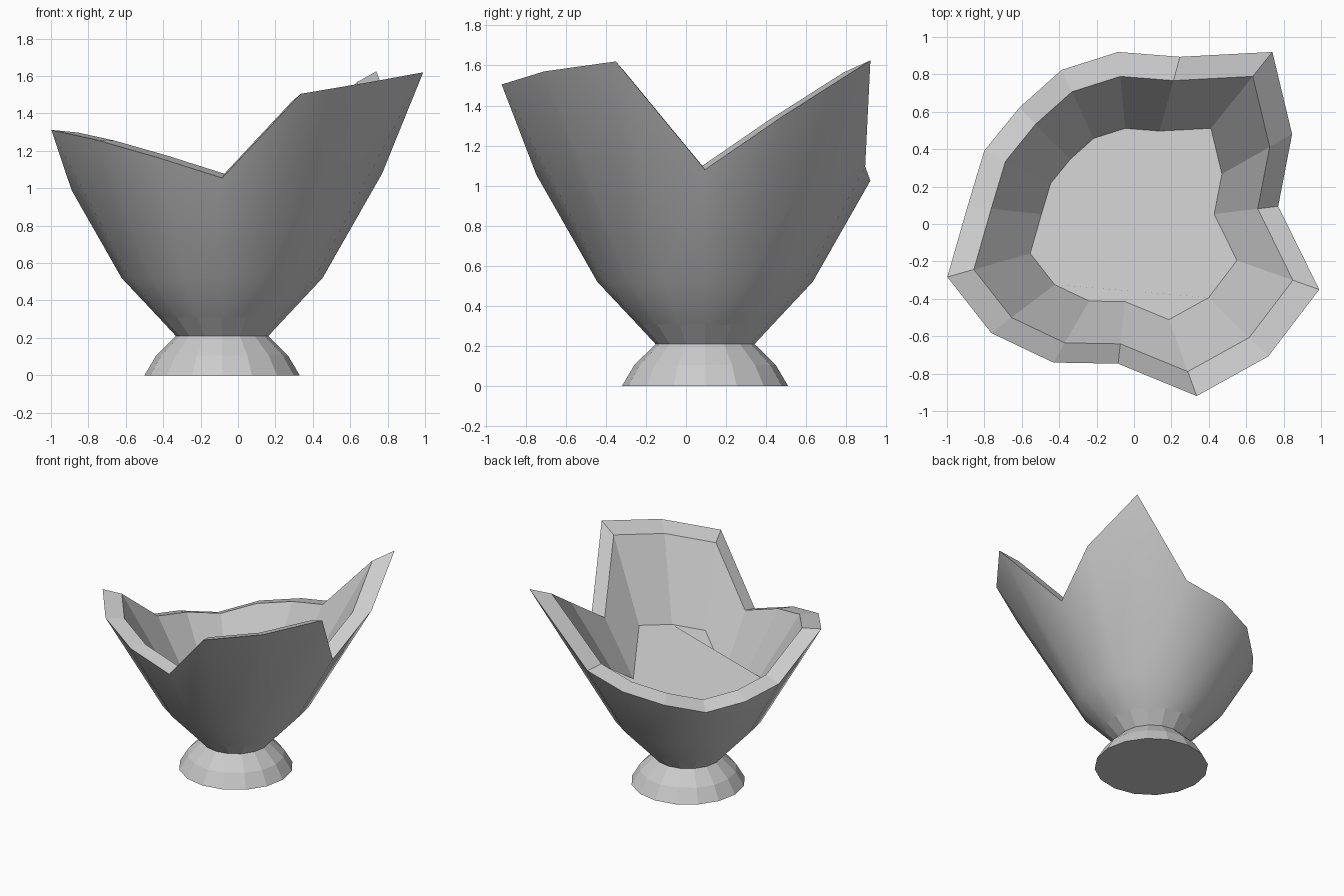
import bpy, bmesh
from math import cos, sin, radians

if "Cube" in bpy.data.objects:
    bpy.data.objects.remove(bpy.data.objects["Cube"])

SIDES = 16
CX, CY = -0.085, 0.095          # axis of the round foot and lower bowl
# Height of the broken rim, counter-clockwise from +x
RIM = [1.08, 1.345, 1.625, 1.095, 1.025, 0.962, 0.887, 0.937,
       0.99, 1.312, 1.26, 1.165, 1.055, 1.505, 1.57, 1.62]
RIM_MID = sum(RIM) / SIDES


def wall_radius(z):
    return 0.537 + (z - 0.52) / 1.755


def ring(bm, radius, z):
    """Round ring about the foot axis; z may be a list of heights."""
    verts = []
    for i in range(SIDES):
        a = radians(i * 360 / SIDES)
        h = z[i] if isinstance(z, list) else z
        r = radius(h) if callable(radius) else radius
        verts.append(bm.verts.new((CX + r * cos(a), CY + r * sin(a), h)))
    return verts


def shrunk(bm, verts, s, drop):
    """Copy of the rim scaled about its middle and lowered."""
    return [bm.verts.new((v.co.x * s, v.co.y * s,
                          RIM_MID - drop + (v.co.z - RIM_MID) * s)) for v in verts]


def bridge(bm, low, high, smooth=False):
    for i in range(SIDES):
        j = (i + 1) % SIDES
        f = bm.faces.new((low[i], low[j], high[j], high[i]))
        f.smooth = smooth


def finish(bm, name):
    mesh = bpy.data.meshes.new(name)
    bm.to_mesh(mesh)
    bm.free()
    bpy.context.collection.objects.link(bpy.data.objects.new(name, mesh))


# Faceted foot
bm = bmesh.new()
base = ring(bm, 0.415, 0)
mid = ring(bm, 0.353, 0.105)
neck = ring(bm, 0.247, 0.21)
bm.faces.new(base[::-1])
bridge(bm, base, mid)
bridge(bm, mid, neck)
finish(bm, "foot")

# Bowl: smooth outer wall, jagged rim, inner wall and uneven floor
bm = bmesh.new()
neck = ring(bm, 0.247, 0.21)
collar = ring(bm, 0.338, 0.308)
belly = ring(bm, 0.537, 0.52)
rim = ring(bm, wall_radius, RIM)
lip = shrunk(bm, rim, 0.858, 0)
floor = shrunk(bm, rim, 0.556, 0.48)
bridge(bm, neck, collar)
bridge(bm, collar, belly, True)
bridge(bm, belly, rim, True)
bridge(bm, rim, lip)
bridge(bm, lip, floor)
bm.faces.new(floor)
finish(bm, "broken_bowl")
